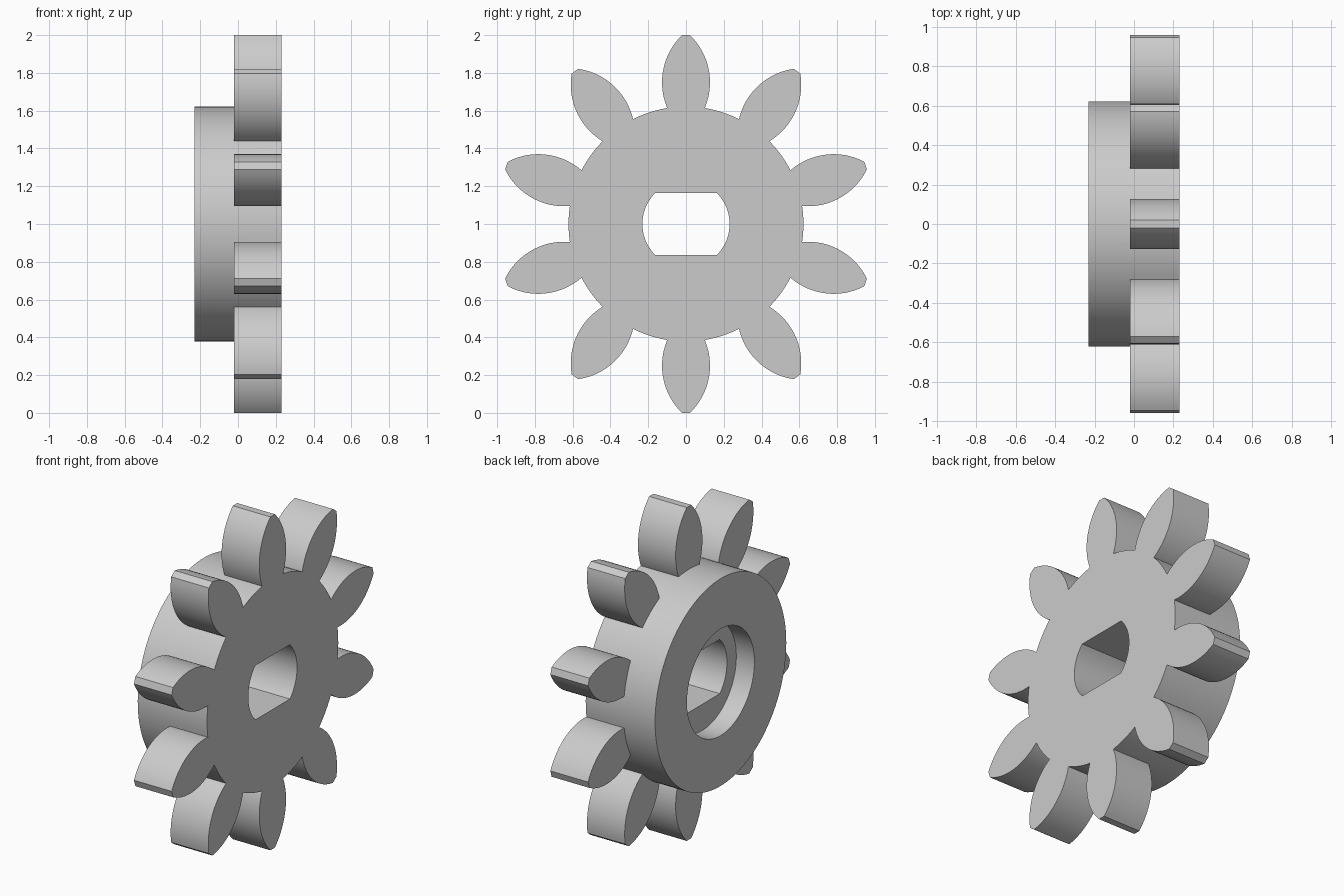
import bpy, bmesh, math

if "Cube" in bpy.data.objects:
    bpy.data.objects.remove(bpy.data.objects["Cube"])

R_ROOT, CZ = 0.622, 1.0
X_BACK, X_TEETH, X_FRONT = -0.23, -0.02, 0.23

grey = bpy.data.materials.new("plain grey")
grey.diffuse_color = (0.6, 0.6, 0.6, 1)
grey.use_nodes = True
grey.node_tree.nodes["Principled BSDF"].inputs["Base Color"].default_value = grey.diffuse_color


def prisms(name, profiles, x0, x1):
    """Extrude closed (y, z) profiles along x into one object."""
    bm = bmesh.new()
    for pts in profiles:
        face = bm.faces.new([bm.verts.new((x0, y, z + CZ)) for y, z in pts])
        ext = bmesh.ops.extrude_face_region(bm, geom=[face])
        moved = [v for v in ext["geom"] if isinstance(v, bmesh.types.BMVert)]
        bmesh.ops.translate(bm, verts=moved, vec=(x1 - x0, 0, 0))
    bmesh.ops.recalc_face_normals(bm, faces=bm.faces)
    mesh = bpy.data.meshes.new(name)
    bm.to_mesh(mesh)
    bm.free()
    mesh.materials.append(grey)
    obj = bpy.data.objects.new(name, mesh)
    bpy.context.collection.objects.link(obj)
    return obj


def arc(r, a0, a1, n):
    return [(r * math.cos(a0 + (a1 - a0) * i / n), r * math.sin(a0 + (a1 - a0) * i / n))
            for i in range(n + 1)]


def circle(r, n):
    return arc(r, 0, 2 * math.pi, n)[:-1]


def combine(target, tool, operation):
    mod = target.modifiers.new(operation.lower(), 'BOOLEAN')
    mod.operation, mod.object, mod.solver = operation, tool, 'EXACT'
    bpy.context.view_layer.objects.active = target
    bpy.ops.object.modifier_apply(modifier=mod.name)
    bpy.data.objects.remove(tool)


# One tooth: two circular flanks meeting at a narrow flat tip
flank_r, flank_c, flank_h = 0.348, -0.221, 0.75
a_low = math.asin((0.585 - flank_h) / flank_r)
a_top = math.asin((1.0 - flank_h) / flank_r)
right = [(flank_c + y, flank_h + z) for y, z in arc(flank_r, a_low, a_top, 20)]
tooth = right + [(-y, z) for y, z in reversed(right)]


def turned(pts, a):
    c, s = math.cos(a), math.sin(a)
    return [(y * c - z * s, y * s + z * c) for y, z in pts]


# Hub with ten teeth on its front part
gear = prisms("gear_wheel", [circle(R_ROOT, 120)], X_BACK, X_FRONT)
teeth = prisms("teeth", [turned(tooth, math.radians(36 * i)) for i in range(10)],
               X_TEETH, X_FRONT)
combine(gear, teeth, 'UNION')

# Round recess in the back of the hub
combine(gear, prisms("recess", [circle(0.32, 72)], X_BACK - 0.1, -0.11), 'DIFFERENCE')

# Shaft hole with two flats
a = math.asin(0.163 / 0.231)
bore = arc(0.231, -a, a, 20) + arc(0.231, math.pi - a, math.pi + a, 20)
combine(gear, prisms("shaft_hole", [bore], X_BACK - 0.1, X_FRONT + 0.1), 'DIFFERENCE')

# Smooth curved walls, crisp edges
bpy.ops.object.select_all(action='DESELECT')
gear.select_set(True)
bpy.context.view_layer.objects.active = gear
bpy.ops.object.shade_smooth_by_angle(angle=math.radians(25))
